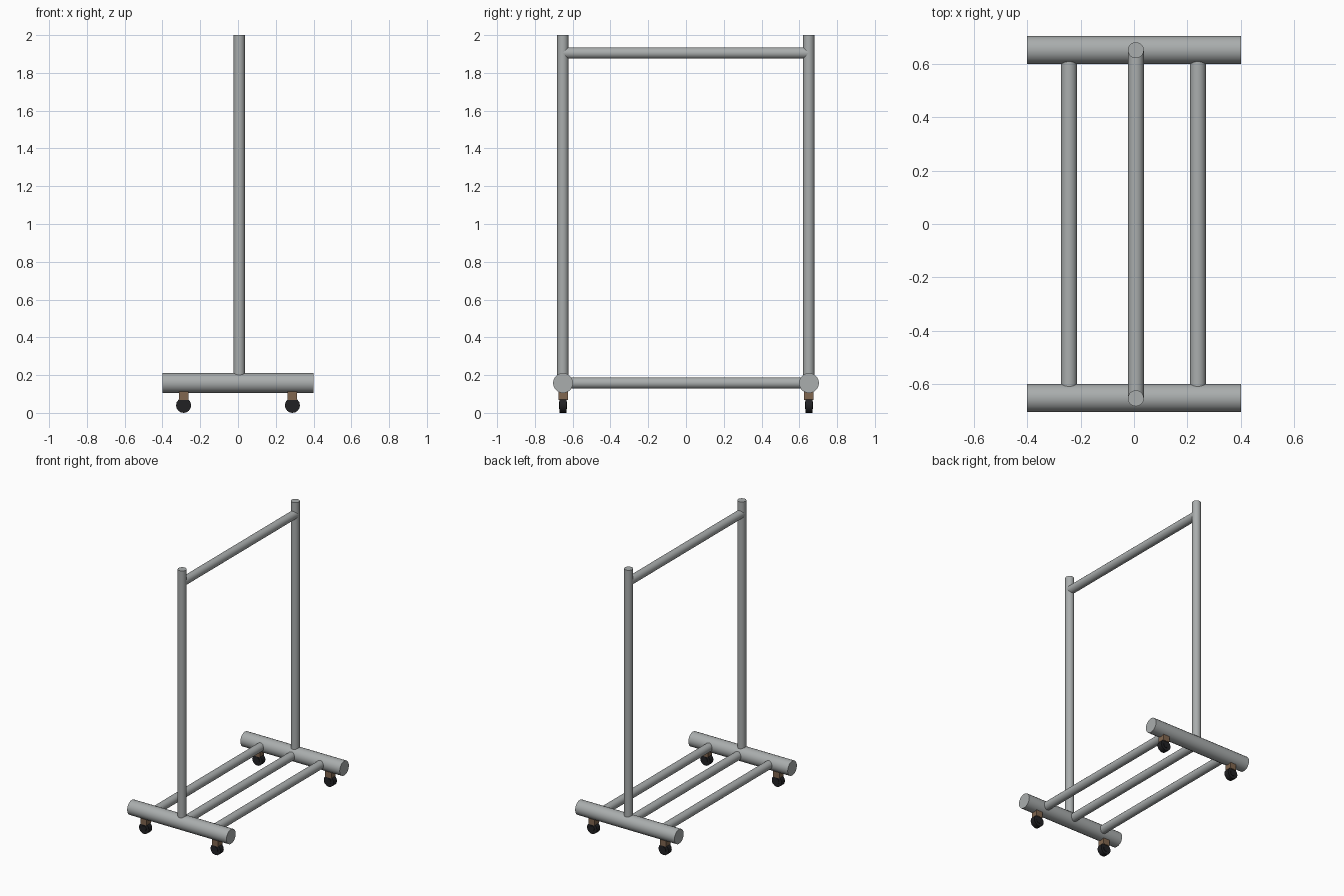
import bpy, math
from mathutils import Vector

if "Cube" in bpy.data.objects:
    bpy.data.objects.remove(bpy.data.objects["Cube"])


def material(name, rgb):
    m = bpy.data.materials.new(name)
    m.diffuse_color = (*rgb, 1)
    m.use_nodes = True
    m.node_tree.nodes["Principled BSDF"].inputs["Base Color"].default_value = m.diffuse_color
    return m


STEEL = material("grey steel", (0.40, 0.42, 0.42))
BROWN = material("brown metal", (0.22, 0.135, 0.08))
BLACK = material("black rubber", (0.015, 0.015, 0.017))


def tube(name, a, b, r, mat, sides=20, r2=None):
    """Capped tube from point a to point b."""
    a, b = Vector(a), Vector(b)
    bpy.ops.mesh.primitive_cone_add(vertices=sides, radius1=r, radius2=r2 or r,
                                    depth=(b - a).length, location=(a + b) / 2)
    o = bpy.context.object
    o.rotation_euler = (b - a).to_track_quat('Z', 'Y').to_euler()
    o.name = name
    o.data.materials.append(mat)
    bpy.ops.object.shade_smooth_by_angle(angle=math.radians(40))
    return o


def box(name, loc, size, mat):
    bpy.ops.mesh.primitive_cube_add(size=1, location=loc)
    o = bpy.context.object
    o.scale = size
    o.name = name
    o.data.materials.append(mat)


Y, FOOT_Z, PX = 0.651, 0.158, 0.007

for sy, end in ((-1, "front"), (1, "back")):
    y = sy * Y
    # Thick foot tube and upright post
    tube(end + "_foot", (-0.4, y, FOOT_Z), (0.4, y, FOOT_Z), 0.053, STEEL)
    tube(end + "_post", (PX, y - 0.001, FOOT_Z), (PX, y - 0.001, 2.0), 0.03, STEEL)
    # Casters: stem, fork cheeks, wheel and hub
    for sx, side in ((-1, "left"), (1, "right")):
        x, n = sx * 0.288, f"{end}_{side}_"
        box(n + "caster_stem", (x, y, 0.092), (0.05, 0.05, 0.045), BROWN)
        for s in (-1, 1):
            box(n + "caster_fork", (x, y + s * 0.019, 0.083), (0.046, 0.008, 0.03), BROWN)
        tube(n + "wheel", (x, y - 0.019, 0.04), (x, y + 0.019, 0.04), 0.04, BLACK, 16)
        tube(n + "hub", (x, y - 0.022, 0.04), (x, y + 0.022, 0.04), 0.02, BLACK, 12)

# Three floor rails and the hanging rail
for x, n in ((-0.243, "left"), (PX, "middle"), (0.239, "right")):
    tube(n + "_floor_rail", (x, -Y, FOOT_Z), (x, Y, FOOT_Z), 0.03, STEEL)
tube("hanging_rail", (PX, -Y, 1.905), (PX, Y, 1.905), 0.03, STEEL)
